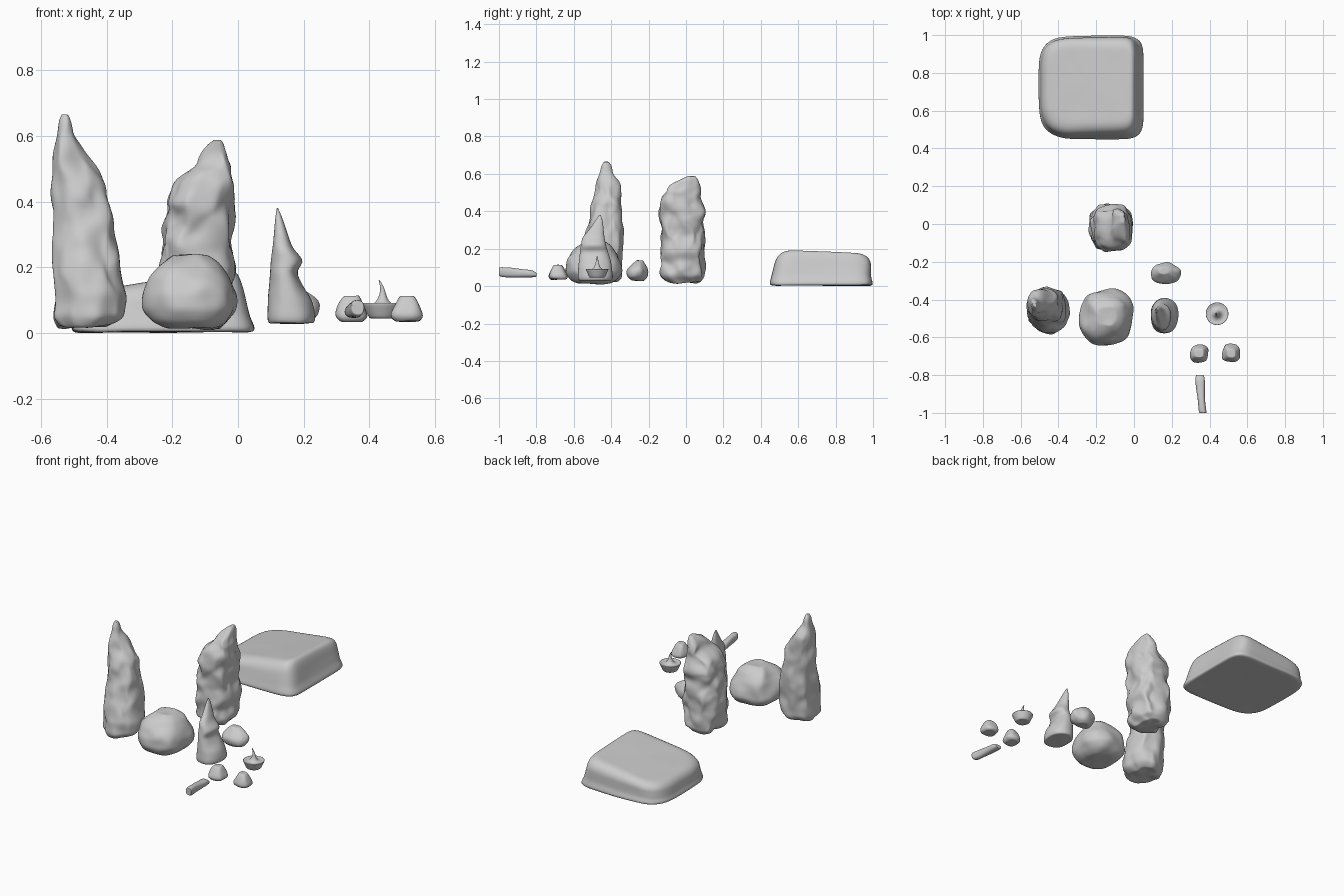
import bpy, bmesh, math
from mathutils import Vector, noise


def power(v, e):
    return math.copysign(abs(v) ** e, v)


def loft(name, rings, axis="z", amp=0.0, size=0.08, stretch=1.0, n=2.4, n_right=None,
         step=0.025, segs=28, seed=0.0, tilt=None):
    """Rounded-box loft. Each ring is (height, u0, u1, v0, v1), its bounds at that height."""
    # subdivide rings evenly so that the surface noise has vertices to move
    fine = []
    for a, b in zip(rings, rings[1:]):
        k = max(1, round(abs(b[0] - a[0]) / step))
        fine += [[p + (q - p) * i / k for p, q in zip(a, b)] for i in range(k)]
    fine.append(rings[-1])
    # small inner rings close each end neatly
    def inset(r, f):
        h, a, b, c, d = r
        mu, mv = (a + b) / 2, (c + d) / 2
        return [h, mu + (a - mu) * f, mu + (b - mu) * f, mv + (c - mv) * f, mv + (d - mv) * f]
    ends = (0.3, 0.65, 0.9)
    fine = [inset(fine[0], f) for f in ends] + fine + [inset(fine[-1], f) for f in reversed(ends)]

    bm = bmesh.new()
    loops = []
    for h, u0, u1, v0, v1 in fine:
        loop = []
        for i in range(segs):
            t = 2 * math.pi * i / segs
            c, s = math.cos(t), math.sin(t)
            e = 2 / (n_right if n_right and c > 0 else n)
            u = (u0 + u1) / 2 + (u1 - u0) / 2 * power(c, e)
            v = (v0 + v1) / 2 + (v1 - v0) / 2 * power(s, e)
            p = Vector((u, v, h)) if axis == "z" else Vector((u, h, v))
            if tilt:
                p.z *= tilt(p)
            if amp:
                q = Vector((p.x, p.y, p.z / stretch)) / size + Vector((seed, seed * 2, 0))
                d = noise.noise_vector(q) + 0.4 * noise.noise_vector(q * 2.1)
                fade = min(1.0, (u1 - u0) / 0.1)
                p += Vector((d.x, d.y, d.z * 0.5)) * amp * fade
            loop.append(bm.verts.new(p))
        loops.append(loop)
    for a, b in zip(loops, loops[1:]):
        for i in range(segs):
            j = (i + 1) % segs
            bm.faces.new((a[i], a[j], b[j], b[i]))
    bm.faces.new(loops[0][::-1])
    bm.faces.new(loops[-1])
    bmesh.ops.recalc_face_normals(bm, faces=bm.faces)
    me = bpy.data.meshes.new(name)
    bm.to_mesh(me)
    bm.free()
    me.polygons.foreach_set("use_smooth", [True] * len(me.polygons))
    ob = bpy.data.objects.new(name, me)
    bpy.context.collection.objects.link(ob)
    sub = ob.modifiers.new("smooth", "SUBSURF")
    sub.levels = sub.render_levels = 1
    return ob


# broad flat slab, lower towards its left and back
loft("slab", [(0.003, -0.50, 0.05, 0.45, 0.995), (0.02, -0.51, 0.05, 0.448, 1.0),
              (0.05, -0.50, 0.035, 0.455, 0.99), (0.15, -0.49, 0.012, 0.475, 0.985),
              (0.185, -0.475, 0.0, 0.495, 0.97), (0.197, -0.45, -0.015, 0.53, 0.94)],
     amp=0.006, size=0.15, n=4, n_right=8, segs=48,
     tilt=lambda p: (1 - 0.75 * max(0, -p.x)) * (1 - 0.2 * max(0, p.y - 0.55)))

# craggy pillar in the middle
loft("middle_pillar", [(0.02, -0.19, -0.06, -0.10, 0.07), (0.05, -0.225, -0.02, -0.13, 0.095),
                       (0.25, -0.24, -0.01, -0.13, 0.10), (0.40, -0.215, -0.015, -0.135, 0.095),
                       (0.46, -0.19, -0.02, -0.13, 0.085), (0.50, -0.135, -0.025, -0.115, 0.075),
                       (0.55, -0.105, -0.035, -0.07, 0.07), (0.575, -0.09, -0.04, -0.02, 0.06),
                       (0.588, -0.075, -0.05, 0.01, 0.05)],
     amp=0.026, size=0.065, stretch=1.3, n=2.8, segs=36, step=0.02, seed=3.1)

# tall spire on the left
loft("tall_spire", [(0.02, -0.54, -0.39, -0.56, -0.37), (0.05, -0.56, -0.355, -0.585, -0.345),
                    (0.12, -0.56, -0.345, -0.585, -0.34), (0.20, -0.56, -0.36, -0.55, -0.34),
                    (0.30, -0.56, -0.375, -0.53, -0.34), (0.40, -0.56, -0.39, -0.51, -0.34),
                    (0.46, -0.558, -0.41, -0.495, -0.345), (0.55, -0.555, -0.475, -0.475, -0.355),
                    (0.60, -0.55, -0.50, -0.46, -0.39), (0.645, -0.55, -0.505, -0.455, -0.40),
                    (0.665, -0.54, -0.515, -0.44, -0.415)],
     amp=0.02, size=0.065, stretch=1.8, n=2.3, segs=36, step=0.02, seed=7.7)

# boulder between the spires
loft("boulder", [(0.015, -0.22, -0.06, -0.58, -0.41), (0.03, -0.26, -0.03, -0.62, -0.37),
                 (0.07, -0.285, -0.005, -0.645, -0.345), (0.12, -0.28, -0.01, -0.64, -0.35),
                 (0.17, -0.265, -0.03, -0.62, -0.365), (0.215, -0.235, -0.055, -0.585, -0.40),
                 (0.237, -0.20, -0.10, -0.54, -0.45)],
     amp=0.02, size=0.1, n=2.7, segs=36, seed=1.3)

# pointed spike with a small hooked side
loft("spike", [(0.03, 0.09, 0.23, -0.575, -0.395), (0.05, 0.087, 0.236, -0.58, -0.39),
               (0.10, 0.092, 0.225, -0.575, -0.395), (0.14, 0.095, 0.20, -0.57, -0.405),
               (0.19, 0.098, 0.175, -0.565, -0.42), (0.215, 0.10, 0.205, -0.56, -0.425),
               (0.26, 0.105, 0.165, -0.555, -0.435), (0.30, 0.108, 0.152, -0.52, -0.44),
               (0.35, 0.113, 0.135, -0.485, -0.445), (0.38, 0.118, 0.122, -0.465, -0.455)],
     amp=0.005, size=0.08, n=2.3)

# loose stones
loft("side_stone", [(0.028, 0.13, 0.20, -0.29, -0.23), (0.045, 0.10, 0.24, -0.31, -0.21),
                    (0.085, 0.087, 0.255, -0.315, -0.205), (0.11, 0.10, 0.235, -0.295, -0.215),
                    (0.137, 0.13, 0.19, -0.265, -0.225)], amp=0.014, size=0.06, n=2.3, seed=5)
for name, x, seed in (("left_pebble", 0.345, 2.0), ("right_pebble", 0.515, 6.0)):
    loft(name, [(h, x - w, x + w, -0.685 - w, -0.685 + w) for h, w in
                ((0.035, 0.038), (0.045, 0.05), (0.06, 0.049), (0.095, 0.034), (0.113, 0.022))],
         amp=0.01, size=0.06, n=2.8, segs=20, step=0.015, seed=seed)

# little flared dish with a bent horn
dish = ((0.045, 0.038, 0), (0.05, 0.044, 0), (0.07, 0.052, 0), (0.09, 0.062, 0), (0.093, 0.06, 0),
        (0.085, 0.043, 0), (0.09, 0.025, 0), (0.105, 0.014, 0), (0.125, 0.008, 0.001),
        (0.145, 0.005, -0.003), (0.162, 0.0015, -0.011))
loft("horned_dish", [(h, 0.44 + d - r, 0.44 + d + r, -0.475 - r, -0.475 + r) for h, r, d in dish], n=2)

# short stick lying at the front
loft("stick", [(-1.0, 0.345, 0.385, 0.055, 0.10), (-0.985, 0.342, 0.383, 0.047, 0.102),
               (-0.93, 0.337, 0.376, 0.046, 0.099), (-0.87, 0.328, 0.376, 0.046, 0.09),
               (-0.82, 0.322, 0.376, 0.046, 0.086), (-0.80, 0.328, 0.370, 0.05, 0.07)],
     axis="y", amp=0.003, size=0.05, segs=16)
